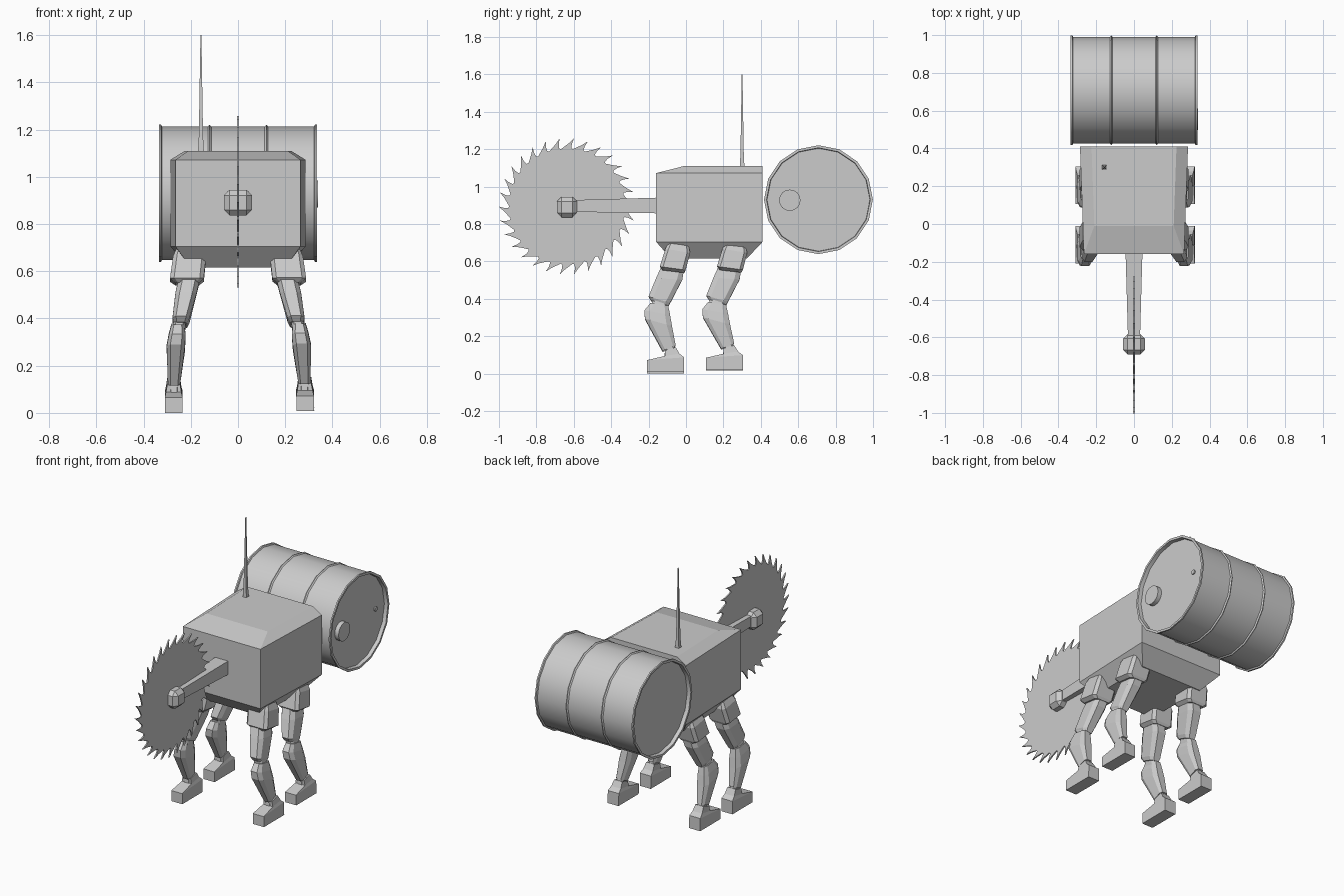
import bpy, bmesh
from math import sin, cos, pi


def loft(name, rings, smooth=False):
    """Skin a stack of equal-length rings and cap both ends."""
    bm = bmesh.new()
    vs = [[bm.verts.new(p) for p in r] for r in rings]
    n = len(vs[0])
    for a, b in zip(vs, vs[1:]):
        for i in range(n):
            j = (i + 1) % n
            bm.faces.new((a[i], a[j], b[j], b[i]))
    bm.faces.new(vs[0][::-1])
    bm.faces.new(vs[-1])
    bmesh.ops.recalc_face_normals(bm, faces=bm.faces)
    me = bpy.data.meshes.new(name)
    bm.to_mesh(me)
    bm.free()
    ob = bpy.data.objects.new(name, me)
    bpy.context.collection.objects.link(ob)
    if smooth:
        bpy.ops.object.select_all(action='DESELECT')
        ob.select_set(True)
        bpy.context.view_layer.objects.active = ob
        bpy.ops.object.shade_smooth_by_angle(angle=0.56)
    return ob


def lathe_x(name, profile, cy, cz, n):
    """Revolve (x, radius) points around an axis along x."""
    loft(name, [[(x, cy + r * cos(2 * pi * i / n), cz + r * sin(2 * pi * i / n))
                 for i in range(n)] for x, r in profile], True)


def slab(z, y0, y1, xf, xb):
    return [(-xf, y0, z), (xf, y0, z), (xb, y1, z), (-xb, y1, z)]


# Body
loft("body", [slab(0.615, -0.08, 0.325, 0.20, 0.21),
              slab(0.705, -0.16, 0.41, 0.265, 0.286),
              slab(1.072, -0.16, 0.41, 0.265, 0.286),
              slab(1.11, -0.01, 0.41, 0.21, 0.225)])

# Barrel with rolled rims, recessed lids and two hoops
half = [(0.0, 0.283), (0.113, 0.283), (0.12, 0.29), (0.127, 0.283), (0.322, 0.283),
        (0.326, 0.291), (0.335, 0.291), (0.335, 0.277), (0.312, 0.275)]
profile = [(-x, r) for x, r in half[:0:-1]] + half
lathe_x("barrel", profile, 0.708, 0.93, 16)
lathe_x("large_bung", [(0.305, 0.057), (0.338, 0.057)], 0.555, 0.927, 16)
lathe_x("small_bung", [(0.305, 0.014), (0.32, 0.014)], 0.893, 0.933, 8)


# Saw blade with hooked teeth
def blade_ring(x, teeth=30):
    tooth = [(0, 0.308), (0.3, 0.32), (0.65, 0.338), (1.0, 0.366), (0.88, 0.335), (0.87, 0.314)]
    pts = []
    for k in range(teeth):
        for t, r in tooth:
            a = -2 * pi * (k + t) / teeth
            pts.append((x, -0.637 + r * cos(a), 0.894 + r * sin(a)))
    return pts


loft("saw_blade", [blade_ring(-0.004), blade_ring(0.004)])


# Saw arm and bevelled hub
def rect_y(y, hx, z0, z1):
    return [(-hx, y, z0), (hx, y, z0), (hx, y, z1), (-hx, y, z1)]


loft("saw_arm", [rect_y(-0.14, 0.045, 0.857, 0.941), rect_y(-0.60, 0.032, 0.865, 0.928)])
hub = loft("saw_hub", [rect_y(-0.69, 0.059, 0.836, 0.945), rect_y(-0.583, 0.059, 0.836, 0.945)])
bev = hub.modifiers.new("bevel", 'BEVEL')
bev.width, bev.segments = 0.024, 1

# Antenna
loft("antenna", [[(-0.157 + sx * h, 0.3 + sy * h, z) for sx, sy in
                  ((-1, -1), (1, -1), (1, 1), (-1, 1))]
                 for z, h in ((1.10, 0.013), (1.17, 0.009), (1.60, 0.002))])

# Leg parts: each ring is front (y, z), back (y, z), inner x, outer x
HIP = [(-0.09, 0.705, 0.015, 0.68, 0.19, 0.258),
       (-0.11, 0.668, 0.022, 0.645, 0.135, 0.275),
       (-0.14, 0.572, -0.002, 0.553, 0.145, 0.288),
       (-0.125, 0.552, -0.01, 0.538, 0.165, 0.265)]
THIGH = [(-0.128, 0.58, -0.01, 0.56, 0.16, 0.25),
         (-0.16, 0.51, -0.02, 0.50, 0.175, 0.265),
         (-0.20, 0.41, -0.085, 0.375, 0.205, 0.277),
         (-0.185, 0.385, -0.095, 0.355, 0.215, 0.27)]
KNEE = [(-0.18, 0.40, -0.10, 0.37, 0.22, 0.272), (-0.185, 0.35, -0.095, 0.335, 0.225, 0.28)]
SHIN = [(-0.19, 0.375, -0.095, 0.36, 0.228, 0.282),
        (-0.222, 0.335, -0.085, 0.31, 0.222, 0.293),
        (-0.22, 0.29, -0.075, 0.25, 0.225, 0.302),
        (-0.125, 0.115, -0.055, 0.145, 0.245, 0.297)]
ANKLE = [(-0.11, 0.15, -0.065, 0.16, 0.25, 0.292), (-0.115, 0.085, -0.05, 0.085, 0.25, 0.292)]
FOOT = [(-0.112, 0.118, -0.055, 0.135, 0.245, 0.30),
        (-0.112, 0.088, -0.035, 0.10, 0.24, 0.305),
        (-0.208, 0.065, -0.01, 0.08, 0.235, 0.31),
        (-0.208, 0.0, -0.01, 0.0, 0.235, 0.31)]


def leg_ring(ring, c, side, dx, dy, dz):
    yf, zf, yb, zb, x0, x1 = ring
    pts = []
    for u, v in ((c, 0), (1 - c, 0), (1, c), (1, 1 - c), (1 - c, 1), (c, 1), (0, 1 - c), (0, c)):
        if c == 0 and (u, v) in [(p, q) for p, q, _ in pts]:
            continue
        z = zf + (zb - zf) * v
        low = max(0, 1 - z / 0.6)
        pts.append((u, v, (side * (x0 + (x1 - x0) * u + dx * low),
                           yf + (yb - yf) * v + dy + 0.01 * low * (dy > 0),
                           z + dz * low)))
    return [p for _, _, p in pts]


for tag, side, dx, dy, dz in (("front_left", -1, 0, 0, 0), ("front_right", 1, 0.013, 0, 0.008),
                              ("back_left", -1, 0, 0.305, 0.016),
                              ("back_right", 1, 0.013, 0.305, 0.022)):
    for part, rings, c in (("hip", HIP, 0.12), ("thigh", THIGH, 0.2), ("knee", KNEE, 0.2),
                           ("shin", SHIN, 0.2), ("ankle", ANKLE, 0.2), ("foot", FOOT, 0)):
        loft(f"{tag}_{part}", [leg_ring(r, c, side, dx, dy, dz) for r in rings])
